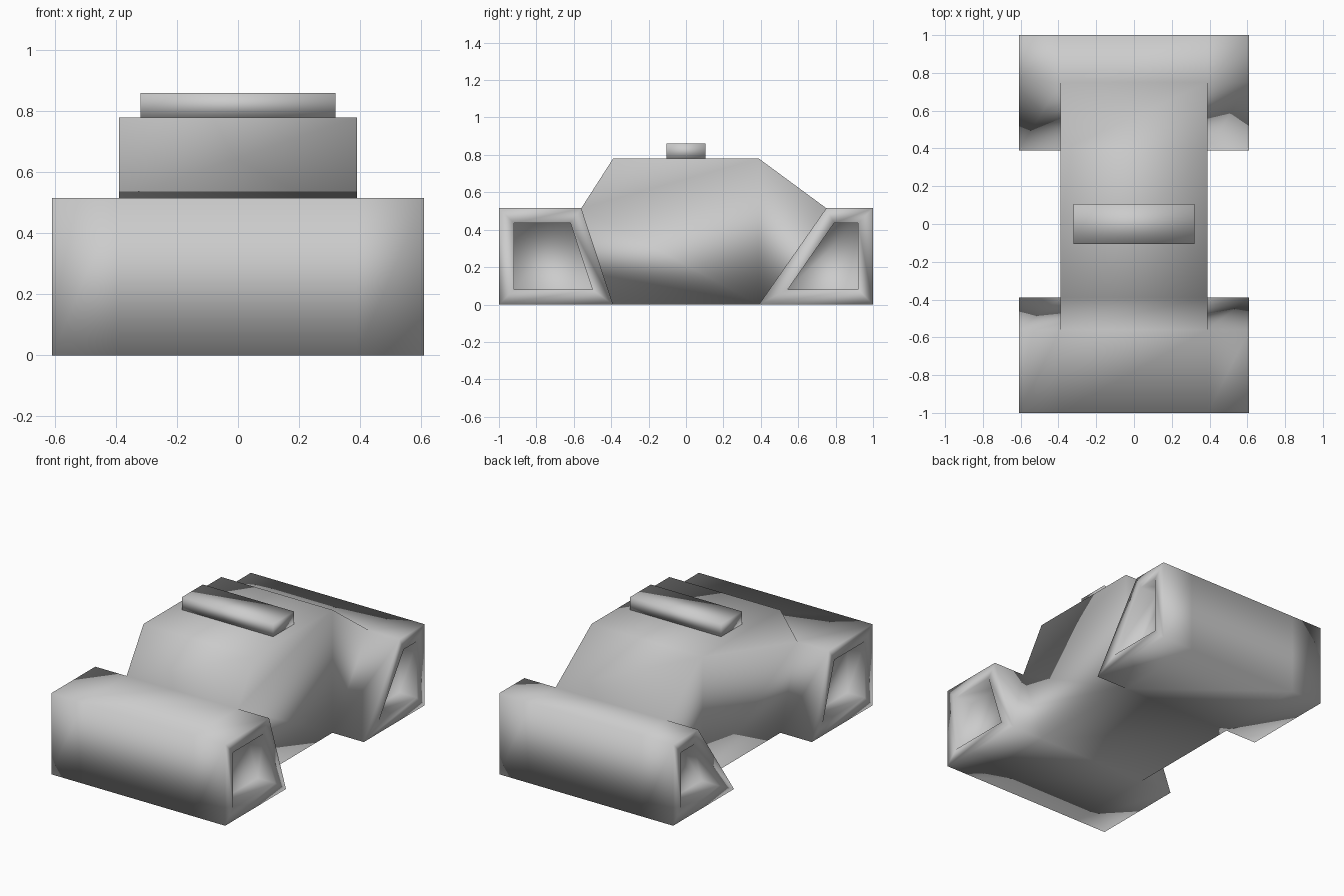
import bpy
import bmesh
from mathutils import Vector

cube = bpy.data.objects.get("Cube")
if cube:
    bpy.data.objects.remove(cube, do_unlink=True)

grey = bpy.data.materials.new("plain grey")
grey.use_nodes = True
colour = (0.6, 0.6, 0.6, 1)
grey.diffuse_color = colour
grey.node_tree.nodes["Principled BSDF"].inputs["Base Color"].default_value = colour

HALF_BODY, HALF_FENDER, WELL_DEPTH = 0.39, 0.61, 0.12


def finish(bm, name):
    """Turn a bmesh into a smooth grey object."""
    bmesh.ops.recalc_face_normals(bm, faces=bm.faces[:])
    for face in bm.faces:
        face.smooth = True
    mesh = bpy.data.meshes.new(name)
    bm.to_mesh(mesh)
    bm.free()
    mesh.materials.append(grey)
    obj = bpy.data.objects.new(name, mesh)
    bpy.context.collection.objects.link(obj)
    return obj


def push_out(bm, face, distance):
    """Extrude one side face along x and return the moved face."""
    moved = bmesh.ops.extrude_discrete_faces(bm, faces=[face])["faces"][0]
    bmesh.ops.translate(bm, verts=moved.verts[:], vec=Vector((distance, 0, 0)))
    return moved


# Side profile (y, z): front block, cabin and rear block share edges
profile = {
    "front_low": (-1, 0), "front_high": (-1, 0.515),
    "hood": (-0.56, 0.515), "front_floor": (-0.39, 0),
    "roof_front": (-0.39, 0.78), "roof_back": (0.39, 0.78),
    "trunk": (0.75, 0.515), "back_floor": (0.39, 0),
    "back_high": (1, 0.515), "back_low": (1, 0),
}
panels = [
    ("front_low", "front_high", "hood", "front_floor"),
    ("front_floor", "hood", "roof_front", "roof_back", "trunk", "back_floor"),
    ("back_floor", "trunk", "back_high", "back_low"),
]
bm = bmesh.new()
verts = {k: bm.verts.new((-HALF_BODY, y, z)) for k, (y, z) in profile.items()}
right_faces = [bm.faces.new([verts[k] for k in panel]) for panel in panels]

# Full-length body
result = bmesh.ops.extrude_face_region(bm, geom=right_faces)["geom"]
bmesh.ops.translate(bm, vec=(2 * HALF_BODY, 0, 0),
                    verts=[g for g in result if isinstance(g, bmesh.types.BMVert)])
bmesh.ops.recalc_face_normals(bm, faces=bm.faces[:])
bm.normal_update()

# Fenders on both sides, each with a recessed wheel well
ends = [f for f in bm.faces
        if abs(f.normal.x) > 0.9 and abs(f.calc_center_median().y) > 0.4]
for face in ends:
    side = 1 if face.calc_center_median().x > 0 else -1
    outer = push_out(bm, face, side * (HALF_FENDER - HALF_BODY))
    bm.normal_update()
    bmesh.ops.inset_region(bm, faces=[outer], thickness=0.08,
                           use_even_offset=True, use_boundary=True)
    push_out(bm, outer, -side * WELL_DEPTH)
finish(bm, "car_body")

# Roof light bar
bm = bmesh.new()
bmesh.ops.create_cube(bm, size=1)
bmesh.ops.scale(bm, verts=bm.verts[:], vec=(0.64, 0.21, 0.08))
bmesh.ops.translate(bm, verts=bm.verts[:], vec=(0, 0, 0.82))
finish(bm, "roof_bar")
